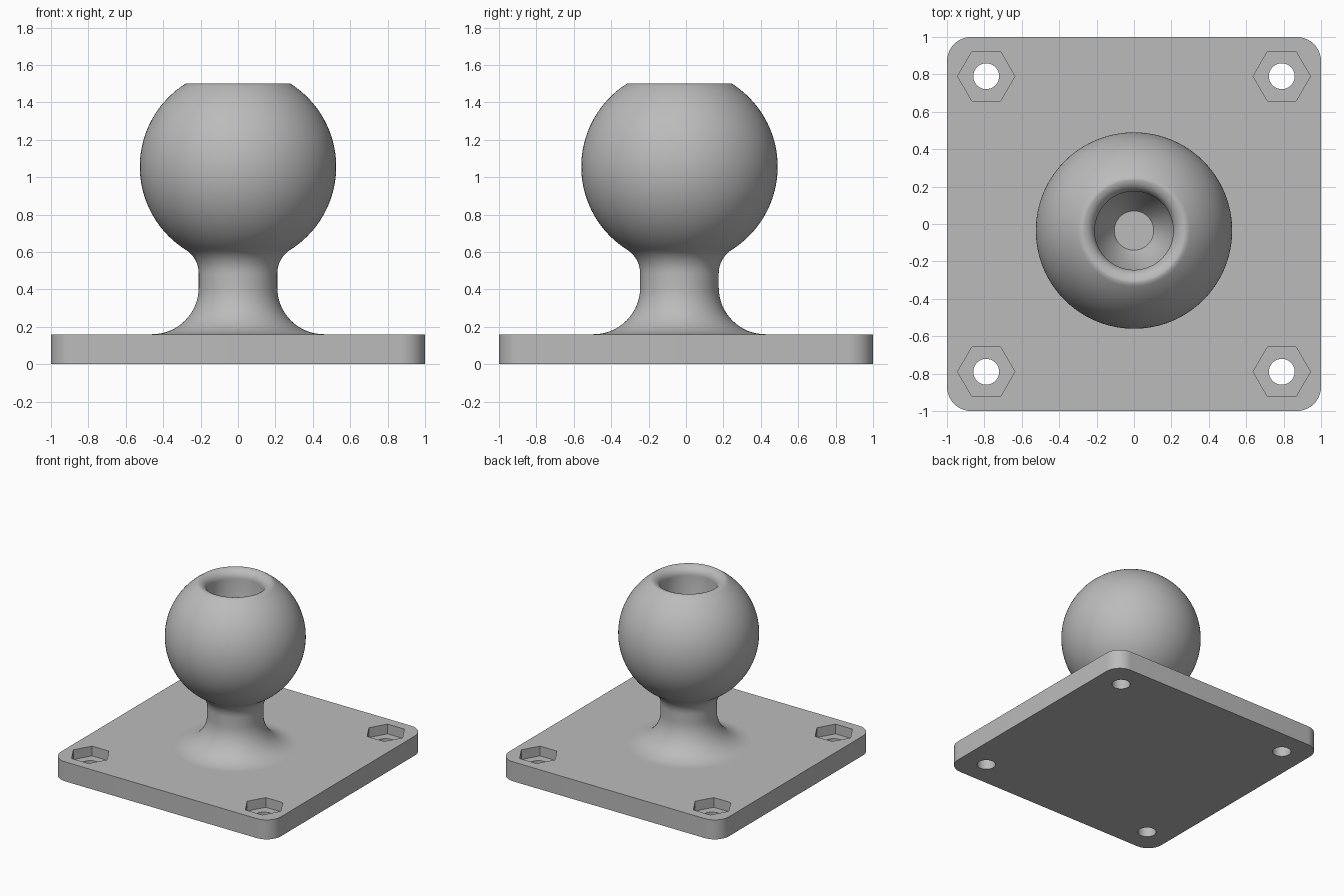
import bpy, bmesh, math
from mathutils import Matrix, Vector

if "Cube" in bpy.data.objects:
    bpy.data.objects.remove(bpy.data.objects["Cube"], do_unlink=True)

PLATE_TOP = 0.16
BALL_Y, BALL_Z, BALL_R = -0.035, 1.056, 0.525

grey = bpy.data.materials.new("plain_grey")
grey.use_nodes = True
colour = (0.5, 0.5, 0.5, 1)
grey.diffuse_color = colour
grey.node_tree.nodes["Principled BSDF"].inputs["Base Color"].default_value = colour


def make_object(name, bm):
    bmesh.ops.recalc_face_normals(bm, faces=bm.faces)
    mesh = bpy.data.meshes.new(name)
    bm.to_mesh(mesh)
    bm.free()
    mesh.materials.append(grey)
    obj = bpy.data.objects.new(name, mesh)
    bpy.context.collection.objects.link(obj)
    return obj


def activate(obj):
    bpy.ops.object.select_all(action='DESELECT')
    obj.select_set(True)
    bpy.context.view_layer.objects.active = obj


def arc(cx, cz, radius, start, end, steps):
    """Points on an arc, angles in degrees from the +r axis."""
    angles = [math.radians(start + (end - start) * i / steps) for i in range(steps + 1)]
    return [(cx + radius * math.cos(a), cz + radius * math.sin(a)) for a in angles]


def cutter(name, sides, radius, z_low, z_high):
    """Prisms at the four plate corners."""
    bm = bmesh.new()
    for sx in (-1, 1):
        for sy in (-1, 1):
            place = Matrix.Translation((sx * 0.79, sy * 0.79, (z_low + z_high) / 2))
            made = bmesh.ops.create_cone(bm, cap_ends=True, segments=sides, radius1=radius,
                                         radius2=radius, depth=z_high - z_low)
            # Put a corner of each prism on the x axis
            first = max(made["verts"], key=lambda v: v.co.x).co
            turn = Matrix.Rotation(-math.atan2(first.y, first.x), 4, 'Z')
            bmesh.ops.transform(bm, matrix=place @ turn, verts=made["verts"])
    obj = make_object(name, bm)
    obj.hide_render = True
    return obj


# Base plate with rounded vertical corners
bm = bmesh.new()
outline = []
for quarter, (sx, sy) in enumerate([(1, 1), (-1, 1), (-1, -1), (1, -1)]):
    outline += arc(sx * 0.87, sy * 0.87, 0.13, quarter * 90, quarter * 90 + 90, 10)
face = bm.faces.new([bm.verts.new((x, y, 0)) for x, y in outline])
top = bmesh.ops.extrude_face_region(bm, geom=[face])["geom"]
bmesh.ops.translate(bm, vec=(0, 0, PLATE_TOP),
                    verts=[g for g in top if isinstance(g, bmesh.types.BMVert)])
plate = make_object("base_plate", bm)

# Bolt holes and hexagonal nut pockets
for tool in (cutter("bolt_holes", 40, 0.069, -0.1, 0.3),
             cutter("nut_pockets", 6, 0.153, 0.08, 0.3)):
    cut = plate.modifiers.new(tool.name, 'BOOLEAN')
    cut.object = tool
    cut.operation = 'DIFFERENCE'
    cut.solver = 'EXACT'
    activate(plate)
    bpy.ops.object.modifier_apply(modifier=cut.name)
    bpy.data.objects.remove(tool, do_unlink=True)
activate(plate)
bpy.ops.object.shade_smooth_by_angle(angle=math.radians(30))

# Ball stud: flared foot, neck, ball, rounded rim and drilled socket
profile = [(0, 0.15), (0.46, 0.15)]
profile += arc(0.46, 0.41, 0.25, 270, 180, 16)
profile += arc(0.36, 0.485, 0.15, 180, 122.2, 10)
profile += arc(0, BALL_Z, BALL_R, -57.8, 57.8, 48)[1:]
profile += arc(0.28, 1.43, 0.07, 90, 180, 10)[1:]
profile += [(0.21, 1.0), (0.105, 0.85), (0, 0.85)]

bm = bmesh.new()
verts = [bm.verts.new((r, 0, z)) for r, z in profile]
edges = [bm.edges.new(pair) for pair in zip(verts, verts[1:])]
bmesh.ops.spin(bm, geom=verts + edges, cent=(0, 0, 0), axis=(0, 0, 1),
               angle=math.tau, steps=96, use_duplicate=False)
bmesh.ops.remove_doubles(bm, verts=bm.verts, dist=0.0005)
bmesh.ops.translate(bm, vec=Vector((0, BALL_Y, 0)), verts=bm.verts)
stud = make_object("ball_stud", bm)
activate(stud)
bpy.ops.object.shade_smooth_by_angle(angle=math.radians(40))
